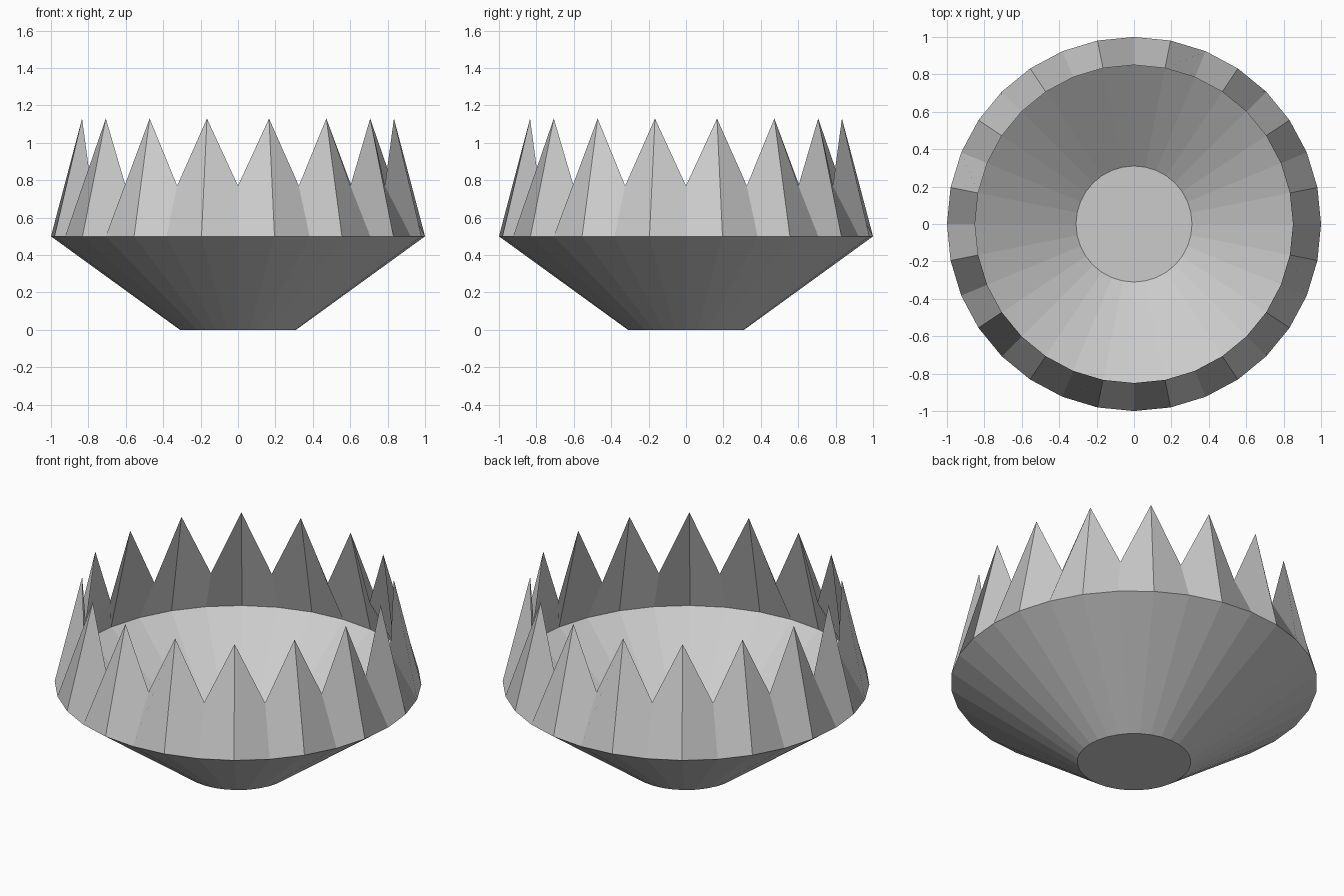
import bpy, bmesh
from math import cos, sin, pi

if "Cube" in bpy.data.objects:
    bpy.data.objects.remove(bpy.data.objects["Cube"])

SIDES = 32

def ring(bm, radius, heights):
    """Ring of vertices whose heights cycle through the given values."""
    return [bm.verts.new((radius * cos(2 * pi * i / SIDES),
                          radius * sin(2 * pi * i / SIDES),
                          heights[i % len(heights)])) for i in range(SIDES)]

def bridge(bm, low, high):
    for i in range(SIDES):
        j = (i + 1) % SIDES
        bm.faces.new((low[i], low[j], high[j], high[i]))

bm = bmesh.new()
base = ring(bm, 0.31, [0.0])
rim = ring(bm, 1.0, [0.5])
points = ring(bm, 0.85, [0.77, 1.13])   # valleys and tips alternate

bm.faces.new(base[::-1])                # flat bottom
bridge(bm, base, rim)                   # flared bowl
bridge(bm, rim, points)                 # zigzag wall leaning inward

mesh = bpy.data.meshes.new("zigzag_bowl")
bm.to_mesh(mesh)
bm.free()
bpy.context.collection.objects.link(bpy.data.objects.new("zigzag_bowl", mesh))
